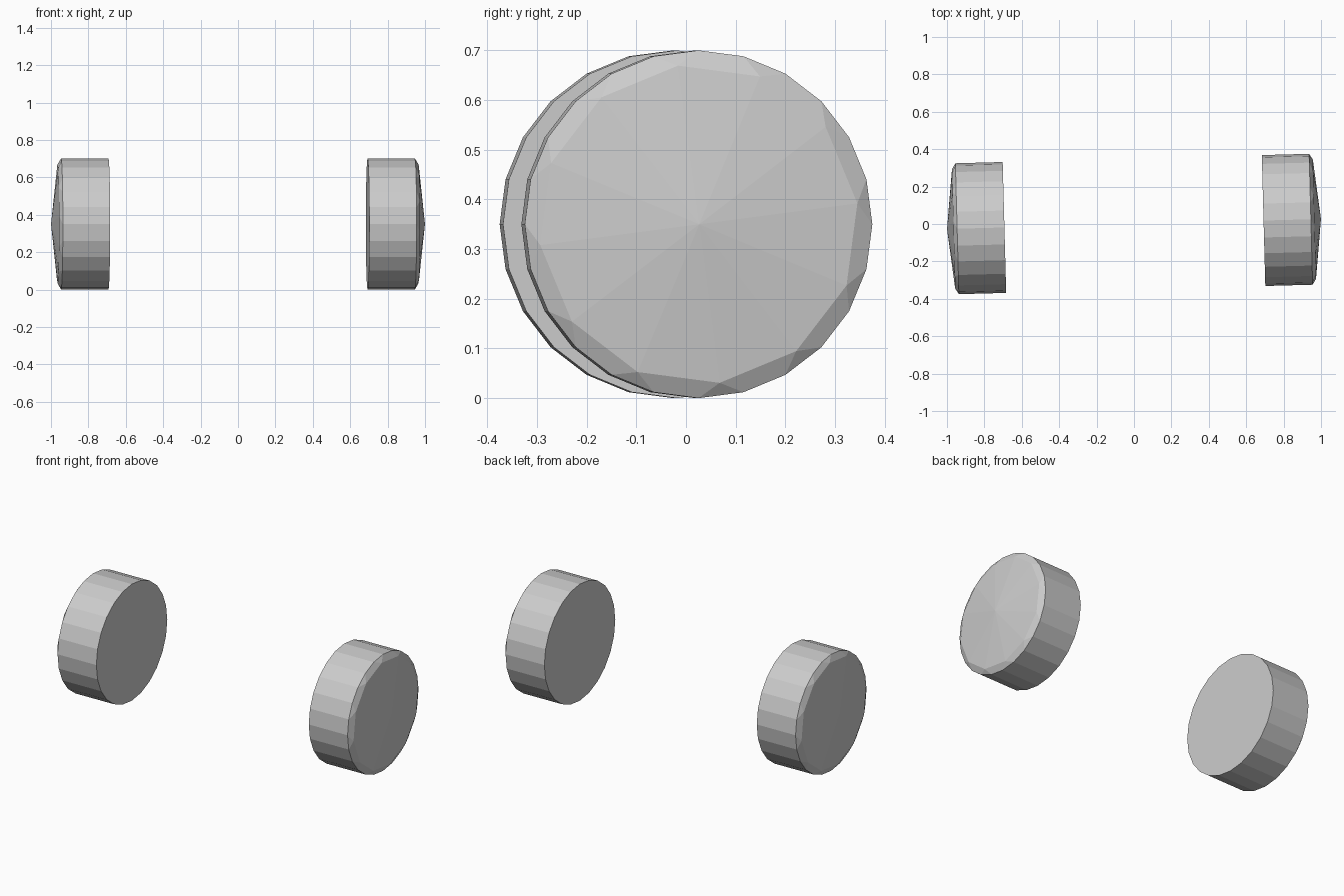
import bpy, bmesh
from math import sin, cos, pi, radians
from mathutils import Matrix

if "Cube" in bpy.data.objects:
    bpy.data.objects.remove(bpy.data.objects["Cube"])

SIDES, R = 24, 0.35
AXLE_YAW = radians(1.53)   # the pair sits slightly turned about z


def ring(bm, x, r, n, start=0.0):
    return [bm.verts.new((x, r * cos(start + 2 * pi * i / n), r * sin(start + 2 * pi * i / n)))
            for i in range(n)]


def wheel(name, yaw):
    bm = bmesh.new()
    inner = ring(bm, 0.693, R, SIDES)
    rim = ring(bm, 0.946, R, SIDES)
    cap = ring(bm, 0.965, 0.322, SIDES // 2, radians(7.5))
    hub = bm.verts.new((1.0, 0, 0))
    # tread and flat inner face
    bm.faces.new(inner[::-1])
    for i in range(SIDES):
        j = (i + 1) % SIDES
        bm.faces.new((inner[i], inner[j], rim[j], rim[i]))
    # faceted shoulder and shallow cone on the outer face
    for k in range(SIDES // 2):
        a, b = cap[k], cap[(k + 1) % (SIDES // 2)]
        r0, r1, r2 = (rim[(2 * k + d) % SIDES] for d in range(3))
        bm.faces.new((r0, r1, a))
        bm.faces.new((r1, r2, b, a))
        bm.faces.new((a, b, hub))
    bm.transform(Matrix.Translation((0, 0, R)) @ Matrix.Rotation(yaw, 4, 'Z'))
    bmesh.ops.recalc_face_normals(bm, faces=bm.faces)
    mesh = bpy.data.meshes.new(name)
    bm.to_mesh(mesh)
    bm.free()
    bpy.context.collection.objects.link(bpy.data.objects.new(name, mesh))


# two wheels facing away from each other
wheel("right_wheel", AXLE_YAW)
wheel("left_wheel", AXLE_YAW + pi)
